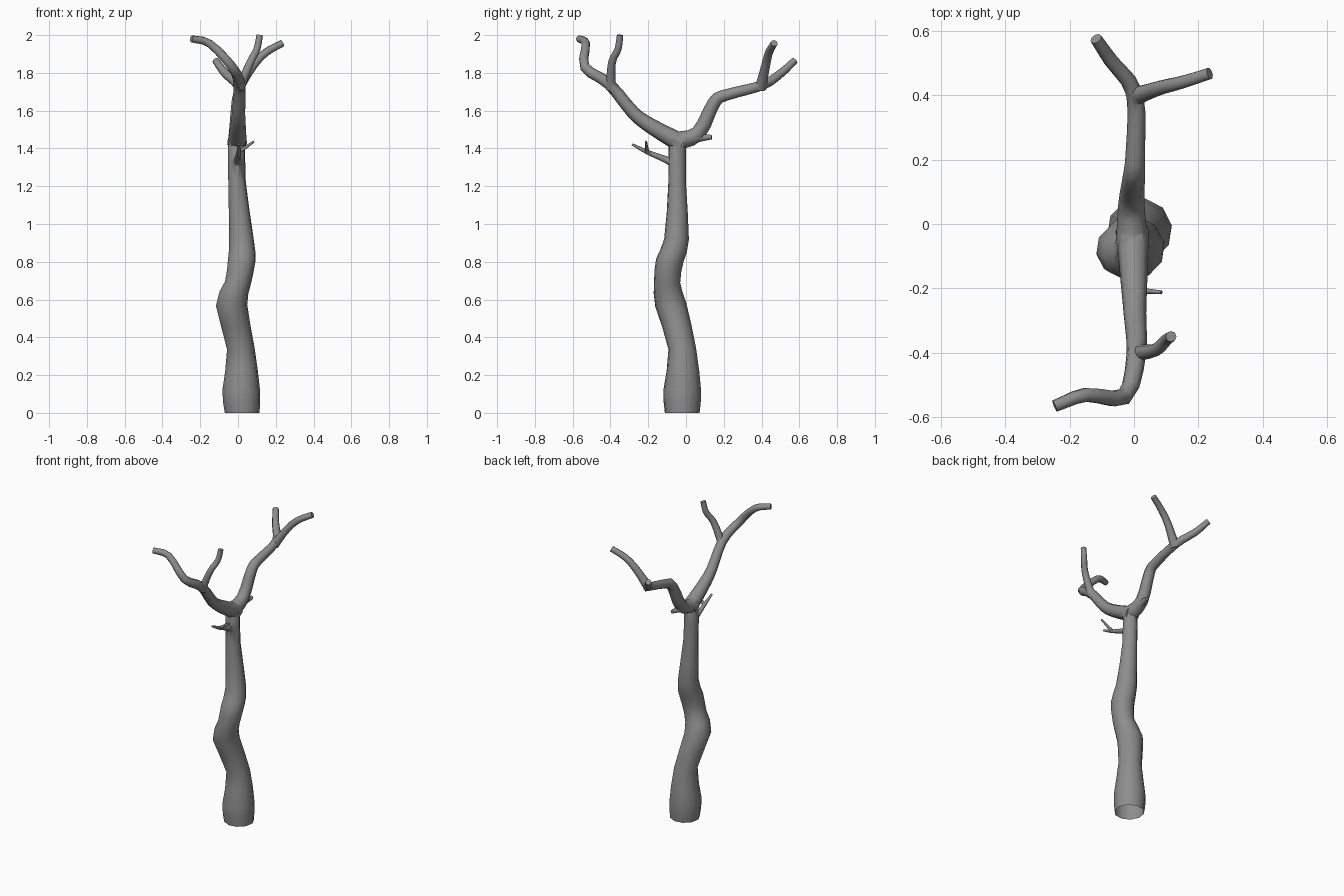
import bpy, bmesh
from math import cos, sin, tau
from mathutils import Vector

if "Cube" in bpy.data.objects:
    bpy.data.objects.remove(bpy.data.objects["Cube"])


def smooth_path(pts, steps):
    """Catmull-Rom interpolation of points."""
    p = [Vector(q) for q in pts]
    p = [2 * p[0] - p[1]] + p + [2 * p[-1] - p[-2]]
    out = []
    for a, b, c, d in zip(p, p[1:], p[2:], p[3:]):
        for k in range(steps):
            t = k / steps
            out.append(0.5 * (2 * b + (c - a) * t + (2 * a - 5 * b + 4 * c - d) * t * t
                              + (3 * b - a - 3 * c + d) * t ** 3))
    out.append(p[-2])
    return out


def tube(name, path, radii, sides, upright=False):
    """Closed tube swept along a path, one radius per point."""
    bm = bmesh.new()
    rings = []
    tan = None
    last = len(path) - 1
    for i, (c, r) in enumerate(zip(path, radii)):
        new = (path[min(i + 1, last)] - path[max(i - 1, 0)]).normalized()
        if upright:
            new = (new + Vector((0, 0, 2))).normalized() if i else Vector((0, 0, 1))
        u = tan.rotation_difference(new) @ u if tan else new.orthogonal().normalized()
        tan = new
        v = tan.cross(u)
        rings.append([bm.verts.new(c + r * (cos(tau * k / sides) * u + sin(tau * k / sides) * v))
                      for k in range(sides)])
    for a, b in zip(rings, rings[1:]):
        for k in range(sides):
            n = (k + 1) % sides
            bm.faces.new((a[k], a[n], b[n], b[k]))
    bm.faces.new(rings[0][::-1])
    bm.faces.new(rings[-1])
    bmesh.ops.recalc_face_normals(bm, faces=bm.faces)
    me = bpy.data.meshes.new(name)
    bm.to_mesh(me)
    bm.free()
    ob = bpy.data.objects.new(name, me)
    bpy.context.collection.objects.link(ob)
    ob.data.materials.append(bark)
    return ob


# Dark grey bark
bark = bpy.data.materials.new("bark")
bark.diffuse_color = (.27, .27, .27, 1)
bark.use_nodes = True
bark.node_tree.nodes["Principled BSDF"].inputs["Base Color"].default_value = bark.diffuse_color

# Wavy trunk: x, y, z, radius
trunk_path = smooth_path([
    (.022, -.02, 0, .093), (.017, -.02, .12, .101), (.015, -.02, .34, .074),
    (-.034, -.08, .57, .084), (0, -.1, .69, .07), (.02, -.085, .81, .074),
    (.018, -.05, .92, .066), (-.005, -.047, 1.22, .047), (-.008, -.046, 1.41, .046),
    (-.008, -.045, 1.475, .02)], 2)
tree = tube("tree", [q.to_3d() for q in trunk_path], [q[3] for q in trunk_path], 10, True)
bpy.context.view_layer.objects.active = tree


def grow(name, r0, r1, *pts):
    """Add a limb tapering from r0 to r1, flared at its root, and weld it into the tree."""
    path = smooth_path(pts, 3)
    n = len(path) - 1
    radii = [(r0 + (r1 - r0) * i / n) * (1 + .25 * (1 - i / n) ** 6) for i in range(n + 1)]
    part = tube(name, path, radii, 8)
    mod = tree.modifiers.new(name, 'BOOLEAN')
    mod.operation = 'UNION'
    mod.solver = 'EXACT'
    mod.object = part
    bpy.ops.object.modifier_apply(modifier=name)
    bpy.data.objects.remove(part)


# Front limb, running on into its left branch, and the right branch
grow("front_limb", .042, .019, (-.005, -.02, 1.425), (0, -.18, 1.515), (.003, -.28, 1.59),
     (.007, -.405, 1.74), (-.03, -.535, 1.83), (-.15, -.53, 1.955), (-.246, -.565, 1.98))
grow("front_branch_right", .022, .017, (.006, -.4, 1.715), (.065, -.392, 1.855),
     (.1, -.36, 1.925), (.115, -.349, 2))

# Back limb, running on into its left branch, and the right branch
grow("back_limb", .041, .019, (-.006, -.06, 1.435), (-.008, .065, 1.48), (0, .15, 1.645),
     (.004, .22, 1.685), (.002, .405, 1.735), (-.07, .505, 1.8), (-.118, .575, 1.865))
grow("back_branch_right", .025, .019, (0, .395, 1.72), (.08, .422, 1.84), (.15, .44, 1.91),
     (.235, .467, 1.957))

# Broken stub and small forked twig
grow("stub", .026, .012, (-.005, .04, 1.455), (.01, .136, 1.46))
grow("twig", .023, .006, (-.005, -.05, 1.315), (-.004, -.11, 1.342), (.004, -.21, 1.383),
     (.004, -.285, 1.422))
grow("twig_side", .01, .006, (.003, -.205, 1.38), (.085, -.212, 1.437))

# Open underside
bm = bmesh.new()
bm.from_mesh(tree.data)
low = [f for f in bm.faces if all(v.co.z < .001 for v in f.verts)]
bmesh.ops.delete(bm, geom=low, context='FACES_ONLY')
bm.to_mesh(tree.data)
bm.free()

# Smooth bark with sharp cut tips
tree.select_set(True)
bpy.ops.object.shade_smooth_by_angle(angle=0.9)
